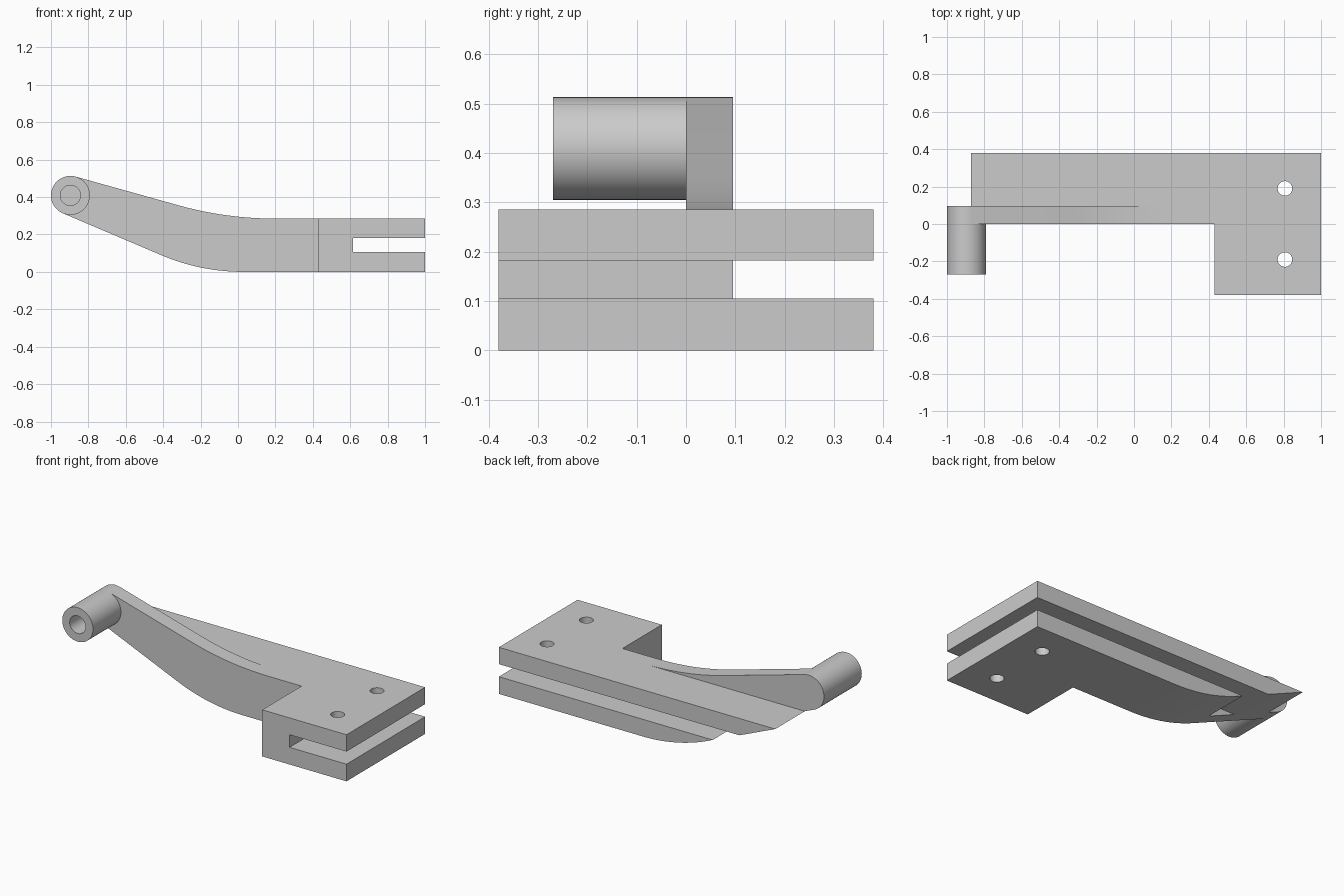
import bpy, bmesh, math
from mathutils import Matrix

if "Cube" in bpy.data.objects:
    bpy.data.objects.remove(bpy.data.objects["Cube"], do_unlink=True)

grey = bpy.data.materials.new("light grey")
grey.use_nodes = True
colour = (0.6, 0.6, 0.6, 1)
grey.diffuse_color = colour
grey.node_tree.nodes["Principled BSDF"].inputs["Base Color"].default_value = colour

THICK, HALF, TOP = 0.095, 0.38, 0.285
BOSS_X, BOSS_Z, BOSS_R = -0.896, 0.409, 0.104


def make_object(name, bm):
    bmesh.ops.recalc_face_normals(bm, faces=bm.faces)
    mesh = bpy.data.meshes.new(name)
    bm.to_mesh(mesh)
    bm.free()
    mesh.materials.append(grey)
    obj = bpy.data.objects.new(name, mesh)
    bpy.context.collection.objects.link(obj)
    return obj


def prism(name, outline, y0, y1):
    """Extrude an x-z outline from y0 to y1."""
    bm = bmesh.new()
    face = bm.faces.new([bm.verts.new((x, y0, z)) for x, z in outline])
    made = bmesh.ops.extrude_face_region(bm, geom=[face])["geom"]
    verts = [v for v in made if isinstance(v, bmesh.types.BMVert)]
    bmesh.ops.translate(bm, verts=verts, vec=(0, y1 - y0, 0))
    return make_object(name, bm)


def box(name, x0, x1, y0, y1, z0, z1):
    return prism(name, [(x0, z0), (x1, z0), (x1, z1), (x0, z1)], y0, y1)


def cylinder(name, centre, radius, depth, axis):
    bm = bmesh.new()
    turn = Matrix.Rotation(math.pi / 2, 4, "X") if axis == "Y" else Matrix()
    bmesh.ops.create_cone(bm, cap_ends=True, segments=64, radius1=radius,
                          radius2=radius, depth=depth,
                          matrix=Matrix.Translation(centre) @ turn)
    return make_object(name, bm)


def activate(obj):
    bpy.ops.object.select_all(action="DESELECT")
    obj.select_set(True)
    bpy.context.view_layer.objects.active = obj


def cut(obj, cutter):
    cutter.hide_render = True
    activate(obj)
    mod = obj.modifiers.new("cut", "BOOLEAN")
    mod.operation, mod.solver, mod.object = "DIFFERENCE", "EXACT", cutter
    bpy.ops.object.modifier_apply(modifier=mod.name)
    bpy.data.objects.remove(cutter, do_unlink=True)


def arc(cx, cz, r, a0, a1, steps):
    angles = [a0 + (a1 - a0) * i / steps for i in range(steps + 1)]
    return [(cx + r * math.cos(a), cz + r * math.sin(a)) for a in angles]


# Side profile: flat base, bent up into a tapering arm with a round end
up, down = math.pi / 2, 1.5 * math.pi
top_tilt, low_tilt = 0.27, 0.389
outline = [(1, 0), (1, TOP)]
outline += arc(0.2, TOP + 1.93, 1.93, -up, -up - top_tilt, 20)
outline += arc(BOSS_X, BOSS_Z, BOSS_R, up - top_tilt, down - low_tilt, 32)
outline += arc(0.03, 1.13, 1.13, down - low_tilt, down, 20)
bracket = prism("bracket_body", outline, -HALF, HALF)

# Clear the space in front of the arm and above the rear flange
cut(bracket, box("front_cut", -1.5, 0.43, -1, 0, -1, 1))
cut(bracket, box("rear_top_cut", -1.5, 0.2, THICK, 1, TOP, 1))

# Slot along the back, and across the mounting block at the end
cut(bracket, box("rear_slot", -1.5, 1.5, THICK, 1, 0.105, 0.182))
cut(bracket, box("end_slot", 0.615, 1.5, -1, 0.2, 0.105, 0.182))

# Two bolt holes
for side in (-1, 1):
    cut(bracket, cylinder("bolt_hole", (0.807, side * 0.19, 0.15), 0.039, 1, "Z"))

# Pivot boss with its bore
boss = cylinder("pivot_boss", (BOSS_X, -0.135, BOSS_Z), BOSS_R, 0.27, "Y")
cut(boss, cylinder("bore", (BOSS_X, -0.2, BOSS_Z), 0.054, 0.5, "Y"))

for obj in (bracket, boss):
    activate(obj)
    bpy.ops.object.shade_smooth_by_angle(angle=math.radians(30))
